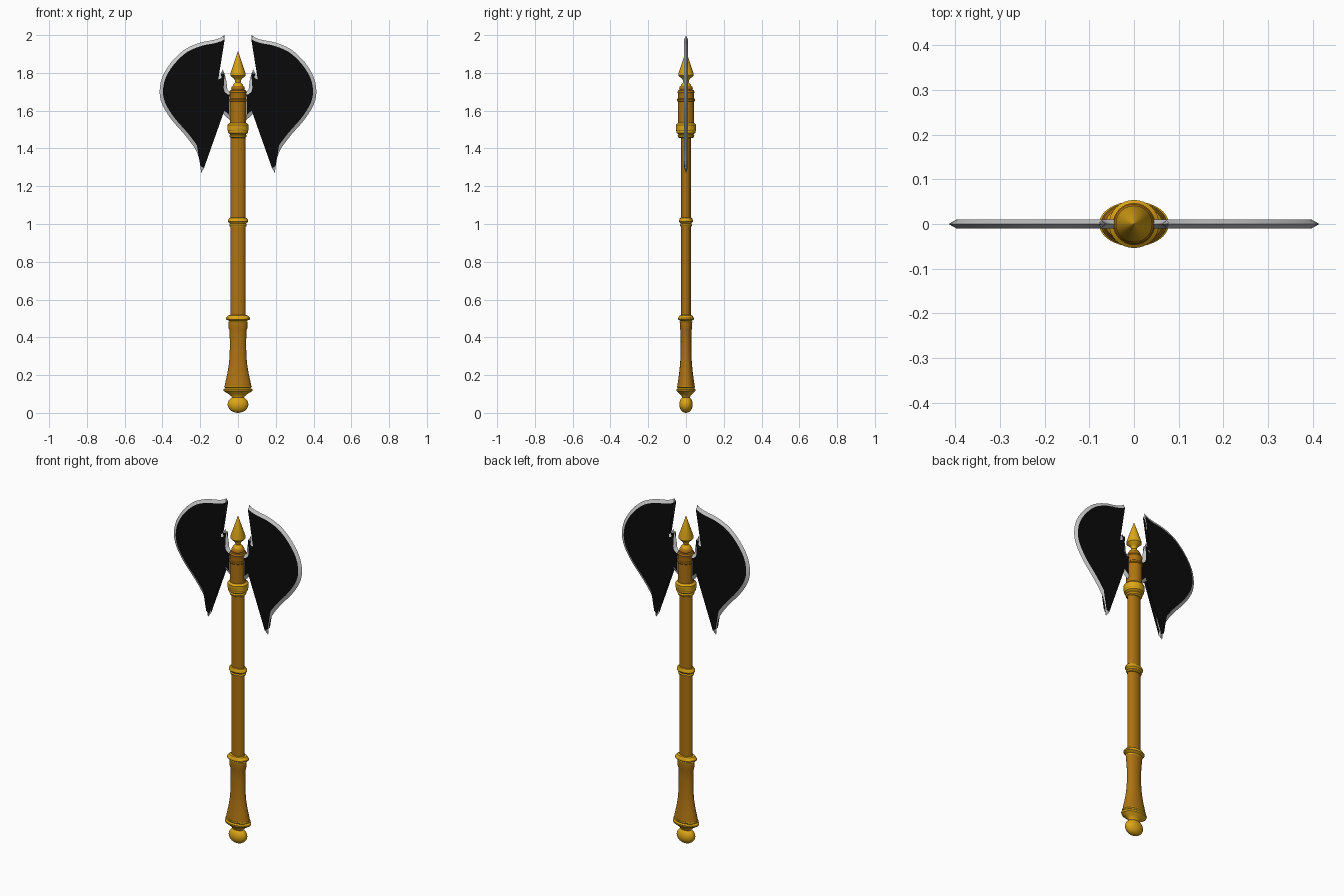
import bpy, bmesh, math
from mathutils import Vector


def material(name, rgb):
    m = bpy.data.materials.new(name)
    m.diffuse_color = (*rgb, 1)
    return m


GOLD = material("gold", (0.72, 0.38, 0.008))
WOOD = material("brown wood", (0.42, 0.17, 0.006))
BLACK = material("black steel", (0.003, 0.003, 0.003))
SILVER = material("silver edge", (0.58, 0.58, 0.58))


def finish(name, bm, mats, angle):
    bmesh.ops.recalc_face_normals(bm, faces=bm.faces)
    me = bpy.data.meshes.new(name)
    bm.to_mesh(me)
    bm.free()
    for m in mats:
        me.materials.append(m)
    for p in me.polygons:
        p.use_smooth = True
    me.set_sharp_from_angle(angle=math.radians(angle))
    ob = bpy.data.objects.new(name, me)
    bpy.context.collection.objects.link(ob)
    return ob


def lathe(name, profile, mat, ratio=0.65, n=32):
    """Turned part: profile of (half width in x, z); ratio squashes it in y."""
    bm = bmesh.new()
    rings = []
    for r, z in profile:
        r = max(r, 0.0008)
        rings.append([bm.verts.new((r * math.cos(2 * math.pi * i / n),
                                    r * ratio * math.sin(2 * math.pi * i / n), z)) for i in range(n)])
    for a, b in zip(rings, rings[1:]):
        for i in range(n):
            j = (i + 1) % n
            bm.faces.new((a[i], a[j], b[j], b[i]))
    bm.faces.new(rings[0])
    bm.faces.new(rings[-1])
    return finish(name, bm, [mat], 30)


# Oval handle parts
ball = [(0.055 * math.sin(math.pi * i / 12), 0.05 - 0.045 * math.cos(math.pi * i / 12) - 0.005)
        for i in range(13)]
lathe("pommel_ball", ball, GOLD)
lathe("pommel_collar", [(0.03, 0.075), (0.035, 0.088), (0.05, 0.1), (0.075, 0.115), (0.078, 0.125),
                        (0.066, 0.131), (0.074, 0.137), (0.072, 0.143), (0.05, 0.146)], GOLD)
lathe("grip", [(0.071, 0.14), (0.066, 0.165), (0.056, 0.21), (0.048, 0.26), (0.044, 0.31), (0.043, 0.38),
               (0.046, 0.44), (0.05, 0.45), (0.05, 0.475), (0.04, 0.48)], WOOD)
lathe("grip_ring", [(0.04, 0.47), (0.05, 0.475), (0.052, 0.482), (0.044, 0.486), (0.064, 0.495),
                    (0.064, 0.502), (0.052, 0.516), (0.04, 0.518)], GOLD)
lathe("shaft", [(0.039, 0.47), (0.039, 1.47)], WOOD)
lathe("shaft_ring", [(0.038, 0.986), (0.044, 0.988), (0.047, 0.995), (0.042, 1.002), (0.054, 1.012),
                     (0.054, 1.02), (0.046, 1.032), (0.038, 1.034)], GOLD, 0.68)

# Round axe socket and spear tip
lathe("socket_ring", [(0.036, 1.455), (0.044, 1.46), (0.046, 1.468), (0.041, 1.475), (0.053, 1.483),
                      (0.053, 1.492), (0.056, 1.497), (0.056, 1.525), (0.045, 1.535), (0.03, 1.536)], GOLD, 0.96)
lathe("socket", [(0.043, 1.52), (0.043, 1.648), (0.047, 1.652), (0.047, 1.66), (0.043, 1.664), (0.043, 1.69),
                 (0.045, 1.697), (0.041, 1.707), (0.034, 1.71), (0.036, 1.718), (0.033, 1.727),
                 (0.026, 1.733), (0.02, 1.736)], WOOD, 1.0)
lathe("spear_tip", [(0.03, 1.725), (0.026, 1.737), (0.014, 1.75), (0.018, 1.765), (0.04, 1.786),
                    (0.041, 1.795), (0.0, 1.915)], GOLD, 1.0)

# Blade outline, split into smooth curves at its sharp corners
SECTIONS = [
    [(.07, 2.0), (.10, 1.983), (.14, 1.972), (.20, 1.96), (.28, 1.925), (.35, 1.86), (.40, 1.78), (.415, 1.70),
     (.40, 1.63), (.35, 1.55), (.28, 1.47), (.225, 1.395), (.205, 1.34), (.195, 1.27)],
    [(.195, 1.27), (.16, 1.36), (.145, 1.45), (.148, 1.53)],
    [(.148, 1.53), (.195, 1.535), (.225, 1.575), (.225, 1.61), (.20, 1.645), (.16, 1.645), (.135, 1.61), (.11, 1.595)],
    [(.11, 1.595), (.085, 1.587), (.06, 1.565), (.03, 1.54)],
    [(.03, 1.54), (.03, 1.70)],
    [(.03, 1.70), (.055, 1.71), (.062, 1.76), (.08, 1.818)],
    [(.08, 1.818), (.10, 1.787), (.13, 1.782), (.16, 1.80), (.17, 1.84), (.155, 1.88), (.13, 1.895), (.085, 1.905)],
    [(.085, 1.905), (.07, 2.0)],
]


def smooth_curve(pts, k=3):
    p = [Vector(q) for q in pts]
    if len(p) < 3:
        return p[:-1]
    p = [2 * p[0] - p[1]] + p + [2 * p[-1] - p[-2]]
    out = []
    for a, b, c, d in zip(p, p[1:], p[2:], p[3:]):
        for i in range(k):
            t = i / k
            out.append(0.5 * (2 * b + (c - a) * t + (2 * a - 5 * b + 4 * c - d) * t * t
                              + (3 * b - a - 3 * c + d) * t ** 3))
    return out


def inset(pts, w):
    """Mitred inward offset of a clockwise outline."""
    out = []
    for i, p in enumerate(pts):
        e1 = (p - pts[i - 1]).normalized()
        e2 = (pts[(i + 1) % len(pts)] - p).normalized()
        n1, n2 = Vector((e1.y, -e1.x)), Vector((e2.y, -e2.x))
        out.append(p + (n1 + n2) * (w / max(1 + n1.dot(n2), 0.18)))
    return out


outline = [p for s in SECTIONS for p in smooth_curve(s)]
inner = inset(outline, 0.018)

# Blades: black flat cheeks with silver bevels running to a thin edge
for name, side in (("blade_right", 1), ("blade_left", -1)):
    bm = bmesh.new()
    edge = [bm.verts.new((side * p.x, 0, p.y)) for p in outline]
    for y in (-0.01, 0.01):
        flat = [bm.verts.new((side * p.x, y, p.y)) for p in inner]
        bm.faces.new(flat).material_index = 1
        for i in range(len(edge)):
            j = (i + 1) % len(edge)
            bm.faces.new((edge[i], edge[j], flat[j], flat[i]))
    finish(name, bm, [SILVER, BLACK], 20)
